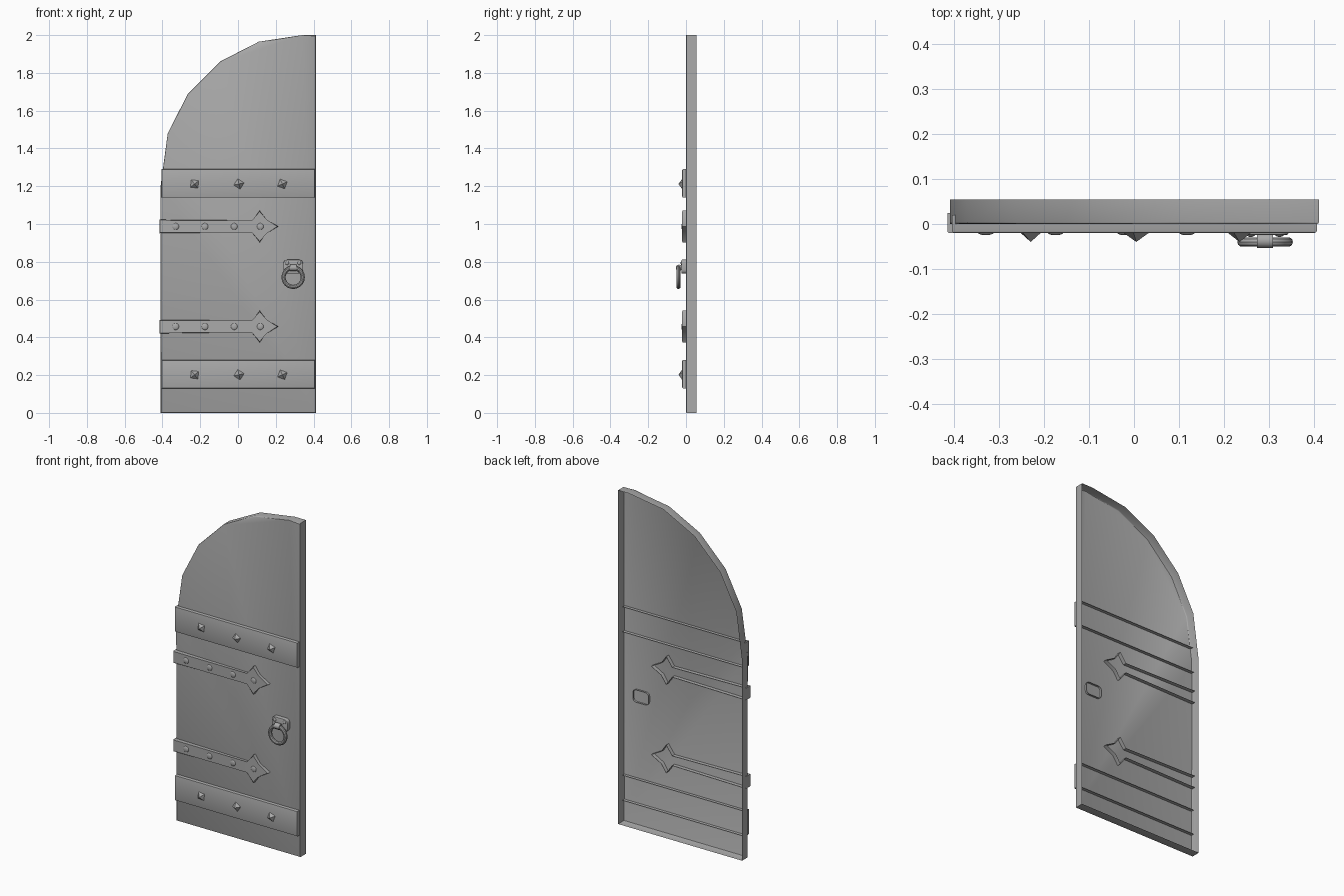
import bpy, bmesh, math
from mathutils import Matrix, Vector

cube = bpy.data.objects.get("Cube")
if cube:
    bpy.data.objects.remove(cube, do_unlink=True)

grey = bpy.data.materials.new("plain_grey")
grey.use_nodes = True
colour = (0.4, 0.4, 0.4, 1)
grey.diffuse_color = colour
grey.node_tree.nodes["Principled BSDF"].inputs["Base Color"].default_value = colour


def finish(name, bm):
    mesh = bpy.data.meshes.new(name)
    bm.to_mesh(mesh)
    bm.free()
    mesh.materials.append(grey)
    obj = bpy.data.objects.new(name, mesh)
    bpy.context.collection.objects.link(obj)
    bpy.ops.object.select_all(action='DESELECT')
    obj.select_set(True)
    bpy.context.view_layer.objects.active = obj
    bpy.ops.object.shade_smooth_by_angle(angle=math.radians(35))
    return obj


def shell(name, outline, front, back, bevel):
    """Open-backed panel; outline is (x, z), anticlockwise from the front."""
    bm = bmesh.new()
    f = [bm.verts.new((x, front, z)) for x, z in outline]
    b = [bm.verts.new((x, back, z)) for x, z in outline]
    face = bm.faces.new(f)
    for i in range(len(f)):
        j = (i + 1) % len(f)
        bm.faces.new((f[j], f[i], b[i], b[j]))
    bmesh.ops.bevel(bm, geom=list(face.edges), offset=bevel, segments=2,
                    profile=0.5, affect='EDGES')
    return finish(name, bm)


def rect(x0, x1, z0, z1):
    return [(x0, z0), (x1, z0), (x1, z1), (x0, z1)]


def rounded_rect(cx, cz, w, h, r, n=4):
    points = []
    for k, (sx, sz) in enumerate([(1, 1), (-1, 1), (-1, -1), (1, -1)]):
        for i in range(n + 1):
            a = (k + i / n) * math.pi / 2
            points.append((cx + sx * (w / 2 - r) + r * math.cos(a),
                           cz + sz * (h / 2 - r) + r * math.sin(a)))
    return points


def dome(name, x, y, z, radius, height):
    bm = bmesh.new()
    bmesh.ops.create_uvsphere(bm, u_segments=12, v_segments=8, radius=1)
    bmesh.ops.transform(bm, verts=bm.verts, matrix=Matrix.Translation((x, y, z))
                        @ Matrix.Diagonal((radius, height, radius, 1)))
    return finish(name, bm)


def stud(name, x, z, turn):
    """Four-sided pyramid pointing forward."""
    bm = bmesh.new()
    bmesh.ops.create_cone(bm, segments=4, radius1=0.031, radius2=0, depth=0.022,
                          cap_ends=True)
    bmesh.ops.transform(bm, verts=bm.verts, matrix=Matrix.Translation((x, -0.029, z))
                        @ Matrix.Rotation(math.pi / 2, 4, 'X')
                        @ Matrix.Rotation(math.radians(turn), 4, 'Z'))
    return finish(name, bm)


# Door leaf with its half arch
shell("door_leaf",
      [(-0.41, 0), (0.412, 0), (0.412, 2), (0.34, 2), (0.11, 1.965), (-0.095, 1.86),
       (-0.265, 1.69), (-0.372, 1.48), (-0.41, 1.2)], 0, 0.055, 0.005)

# Cross planks with pyramid studs
for level, base in (("lower", 0.13), ("upper", 1.14)):
    shell(level + "_plank", rect(-0.405, 0.407, base, base + 0.15), -0.02, 0.02, 0.005)
    for i, (x, turn) in enumerate([(-0.23, 38), (0.005, 12), (0.235, 25)]):
        stud(f"{level}_stud_{i + 1}", x, base + 0.072, turn)

# Strap hinges with arrow heads and rivets
half = [(-0.415, 0.036), (0.075, 0.029), (0.115, 0.084), (0.148, 0.036)]
for level, z in (("lower", 0.457), ("upper", 0.987)):
    outline = ([(x, z - h) for x, h in half] + [(0.214, z)]
               + [(x, z + h) for x, h in reversed(half)])
    shell(level + "_hinge", outline, -0.02, 0.024, 0.003)
    for i, x in enumerate((-0.33, -0.175, -0.02, 0.118)):
        dome(f"{level}_hinge_rivet_{i + 1}", x, -0.019, z, 0.018, 0.006)

# Handle plate with two rivets
shell("handle_plate", rounded_rect(0.292, 0.774, 0.104, 0.074, 0.02), -0.024, 0.012, 0.004)
for side, x in (("right", 0.26), ("left", 0.324)):
    dome(side + "_plate_rivet", x, -0.023, 0.793, 0.01, 0.006)

# Ring, swept from a small circle
bm = bmesh.new()
major, minor, steps, sides = 0.051, 0.011, 24, 10
rings = []
for i in range(steps):
    a = math.tau * i / steps
    ring = []
    for j in range(sides):
        t = math.tau * j / sides
        r = major + minor * math.cos(t)
        ring.append(bm.verts.new((0.292 + r * math.cos(a), -0.04 + minor * math.sin(t),
                                  0.718 + r * math.sin(a))))
    rings.append(ring)
for i in range(steps):
    p, q = rings[i], rings[(i + 1) % steps]
    for j in range(sides):
        k = (j + 1) % sides
        bm.faces.new((p[j], p[k], q[k], q[j]))
bmesh.ops.recalc_face_normals(bm, faces=bm.faces)
finish("handle_ring", bm)

# Staple wrapped around the top of the ring
bm = bmesh.new()
bmesh.ops.create_cone(bm, segments=12, radius1=0.017, radius2=0.017, depth=0.036,
                      cap_ends=True)
bmesh.ops.transform(bm, verts=bm.verts, matrix=Matrix.Translation((0.292, -0.037, 0.768))
                    @ Matrix.Rotation(math.pi / 2, 4, 'Y'))
finish("handle_staple", bm)
